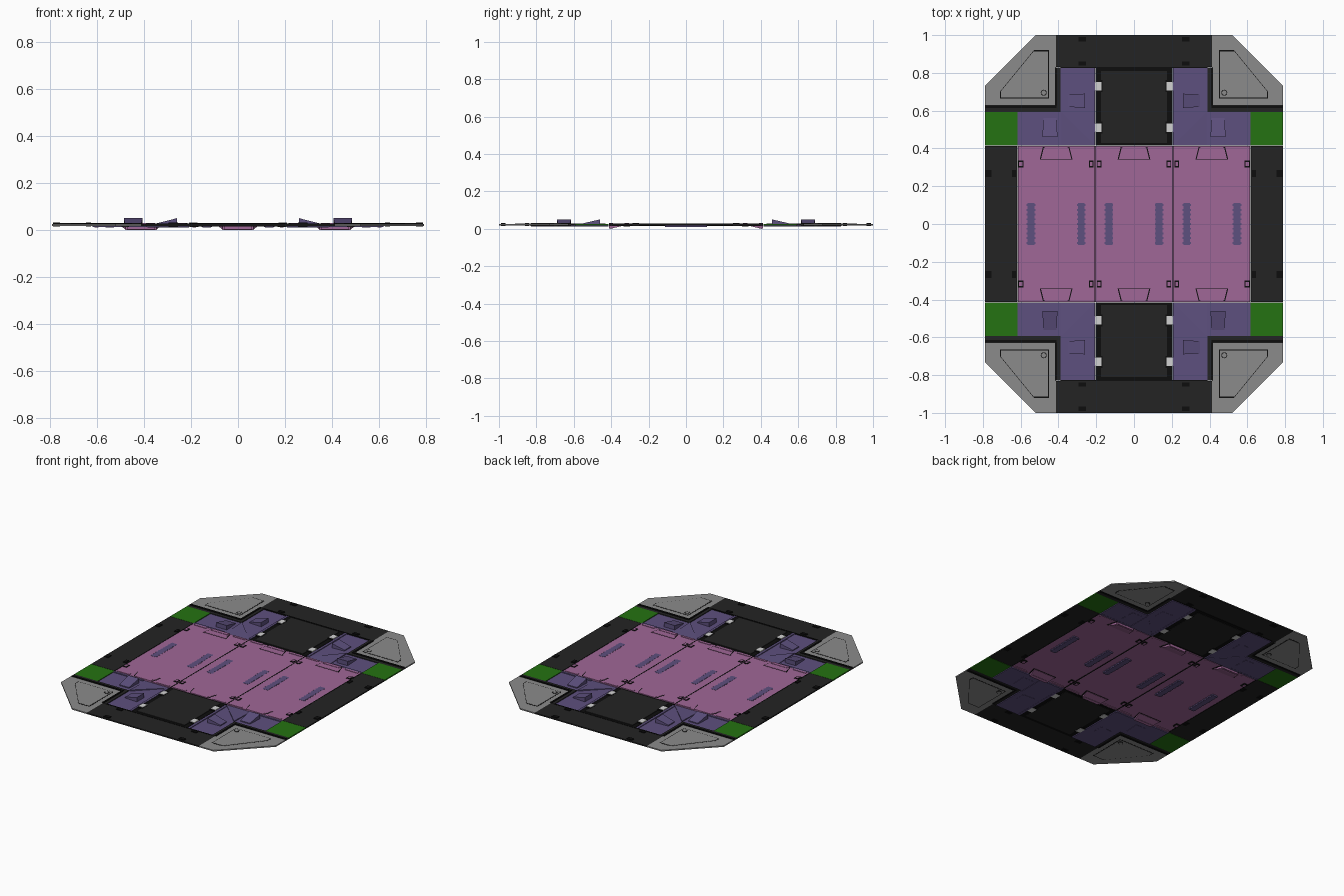
import bpy, bmesh, math

cube = bpy.data.objects.get("Cube")
if cube:
    bpy.data.objects.remove(cube)


def material(name, rgb):
    m = bpy.data.materials.new(name)
    m.use_nodes = True
    m.diffuse_color = (*rgb, 1)
    m.node_tree.nodes["Principled BSDF"].inputs["Base Color"].default_value = (*rgb, 1)
    return m


PINK = material("pink", (0.35, 0.135, 0.31))
PURPLE = material("purple", (0.11, 0.08, 0.21))
GREEN = material("green", (0.018, 0.17, 0.006))
DARK = material("charcoal", (0.017, 0.017, 0.017))
BLACK = material("black", (0.004, 0.004, 0.004))
GREY = material("grey", (0.26, 0.26, 0.26))
WHITE = material("light grey", (0.65, 0.65, 0.65))


def prism(name, pts, z0, z1, mat, sx=1, sy=1):
    """Upright prism; z0 and z1 are one height or one per point."""
    n = len(pts)
    low = z0 if isinstance(z0, list) else [z0] * n
    high = z1 if isinstance(z1, list) else [z1] * n
    bm = bmesh.new()
    a = [bm.verts.new((x * sx, y * sy, z)) for (x, y), z in zip(pts, low)]
    b = [bm.verts.new((x * sx, y * sy, z)) for (x, y), z in zip(pts, high)]
    bm.faces.new(a)
    bm.faces.new(b)
    for i in range(n):
        j = (i + 1) % n
        bm.faces.new((a[i], a[j], b[j], b[i]))
    bmesh.ops.recalc_face_normals(bm, faces=bm.faces)
    me = bpy.data.meshes.new(name)
    bm.to_mesh(me)
    bm.free()
    me.materials.append(mat)
    ob = bpy.data.objects.new(name, me)
    bpy.context.collection.objects.link(ob)
    return ob


def rect(x0, x1, y0, y1):
    return [(x0, y0), (x1, y0), (x1, y1), (x0, y1)]


def disc(cx, cy, r, n=12):
    return [(cx + r * math.cos(i * math.tau / n), cy + r * math.sin(i * math.tau / n))
            for i in range(n)]


def shrink(pts, f):
    cx = sum(p[0] for p in pts) / len(pts)
    cy = sum(p[1] for p in pts) / len(pts)
    return [(cx + (x - cx) * f, cy + (y - cy) * f) for x, y in pts]


def four(name, pts, z0, z1, mat):
    for sy, end in ((-1, "front"), (1, "back")):
        for sx, side in ((1, "left"), (-1, "right")):
            prism(f"{name}_{end}_{side}", pts, z0, z1, mat, sx, sy)


LO, HI = 0.018, 0.026

# Three middle floor panels with seams, end tabs and slots
for i in (-1, 0, 1):
    cx = 0.412 * i
    prism("floor_panel", rect(cx - 0.203, cx + 0.203, -0.413, 0.413), LO, HI, PINK)
    for s in (-1, 1):
        tab = [(cx - 0.08, 0.345), (cx + 0.08, 0.345), (cx + 0.065, 0.405), (cx - 0.065, 0.405)]
        prism("tab_outline", shrink(tab, 1.08), 0.016, HI + 0.0005, BLACK, 1, s)
        prism("tab", tab, [0.014, 0.014, 0, 0], HI + 0.002, PINK, 1, s)
        prism("tab_lip", rect(cx - 0.06, cx + 0.06, 0.39, 0.413), 0.002, HI + 0.004, PINK, 1, s)
        prism("end_rib", rect(cx - 0.19, cx - 0.1, 0.395, 0.41), 0.014, HI + 0.003, PINK, 1, s)
        prism("end_rib", rect(cx + 0.1, cx + 0.19, 0.395, 0.41), 0.014, HI + 0.003, PINK, 1, s)
        sx = cx + s * 0.133
        prism("slot", rect(sx - 0.018, sx + 0.018, -0.112, 0.112), 0.010, HI + 0.001, PURPLE)
        for k in range(9):
            y = -0.1 + k * 0.025
            prism("slot_tooth", rect(sx - 0.023, sx + 0.023, y - 0.005, y + 0.005),
                  0.012, HI + 0.0007, PURPLE)
for s in (-1, 1):
    prism("floor_seam", rect(0.203, 0.209, -0.413, 0.413), 0.016, HI + 0.001, BLACK, s)

# Small latches along the panel edges
for x, w in ((0.185, 0.012), (0.227, 0.012), (0.6, 0.014)):
    four("latch", rect(x - w, x + w, 0.3, 0.335), 0.012, HI + 0.003, BLACK)
    four("latch_centre", rect(x - w * 0.6, x + w * 0.6, 0.306, 0.329), 0.011, HI + 0.004, PINK)

# Side sills and end walls
for s, side in ((1, "left"), (-1, "right")):
    prism(f"side_sill_{side}", rect(0.618, 0.79, -0.413, 0.413), LO, HI, DARK, s)
    prism(f"sill_seam_{side}", rect(0.616, 0.621, -0.413, 0.413), 0.017, HI + 0.001, BLACK, s)
for s, end in ((1, "back"), (-1, "front")):
    prism(f"end_wall_{end}", rect(-0.412, 0.412, 0.83, 1), LO, HI, DARK, 1, s)
    prism(f"end_wall_seam_{end}", rect(-0.39, 0.39, 0.826, 0.832), 0.016, HI + 0.002, BLACK, 1, s)
    # Recessed hatch with a dark surround
    prism(f"hatch_frame_{end}", rect(-0.205, 0.205, 0.415, 0.828), 0.016, HI, BLACK, 1, s)
    prism(f"hatch_{end}", rect(-0.175, 0.175, 0.43, 0.81), 0.014, HI + 0.003, DARK, 1, s)

# Hooks on the sills and walls
four("sill_hook", rect(0.755, 0.785, 0.25, 0.285), 0.014, 0.031, BLACK)
four("sill_inner_hook", rect(0.625, 0.645, 0.25, 0.285), 0.014, 0.031, BLACK)
four("wall_hook", rect(0.255, 0.295, 0.965, 0.99), 0.014, 0.031, BLACK)
four("wall_inner_hook", rect(0.255, 0.295, 0.84, 0.86), 0.014, 0.031, BLACK)

# Hatch clips
for y in (0.51, 0.73):
    four("hatch_clip_base", rect(0.168, 0.205, y - 0.032, y + 0.032), 0.013, HI + 0.004, BLACK)
    four("hatch_clip", rect(0.172, 0.207, y - 0.023, y + 0.023), 0.012, HI + 0.006, WHITE)

# Green corner squares
four("corner_square", rect(0.618, 0.79, 0.415, 0.592), LO, HI, GREEN)

# L-shaped brackets with a sloped gusset and wedge blocks
bracket = [(0.207, 0.415), (0.618, 0.415), (0.618, 0.592), (0.388, 0.592),
           (0.388, 0.828), (0.207, 0.828)]
four("bracket", bracket, 0.013, 0.021, PURPLE)
four("bracket_gusset", [(0.207, 0.417), (0.385, 0.417), (0.385, 0.592)],
     0.011, [0.022, 0.022, 0.029], PURPLE)
four("bracket_rim", rect(0.207, 0.222, 0.43, 0.828), 0.012, 0.026, PURPLE)
four("bracket_edge", rect(0.4, 0.618, 0.415, 0.428), 0.012, 0.026, PURPLE)
four("wedge_side", [(0.405, 0.46), (0.485, 0.46), (0.48, 0.56), (0.41, 0.56)],
     0.012, [0.05, 0.05, 0.027, 0.027], PURPLE)
four("wedge_end", [(0.26, 0.615), (0.26, 0.69), (0.35, 0.685), (0.35, 0.62)],
     0.012, [0.05, 0.05, 0.027, 0.027], PURPLE)

# Dark trim between bracket and corner plate
trim = [(0.79, 0.592), (0.388, 0.592), (0.388, 0.828), (0.412, 0.828),
        (0.412, 0.63), (0.79, 0.63)]
four("corner_trim", trim, LO, HI, DARK)
four("trim_lip_side", rect(0.41, 0.785, 0.614, 0.628), 0.016, 0.03, BLACK)
four("trim_lip_end", rect(0.408, 0.419, 0.628, 0.828), 0.016, 0.03, BLACK)

# Clipped corner plates with a grooved inner panel and a screw
plate = [(0.412, 1), (0.52, 1), (0.79, 0.73), (0.79, 0.63), (0.412, 0.63)]
inner = [(0.45, 0.92), (0.53, 0.92), (0.71, 0.70), (0.71, 0.665), (0.45, 0.665)]
four("corner_plate", plate, LO, HI, GREY)
four("corner_groove", inner, LO - 0.0008, HI + 0.0008, BLACK)
four("corner_panel", shrink(inner, 0.96), LO - 0.0016, HI + 0.0016, GREY)
four("corner_screw_ring", disc(0.478, 0.695, 0.016), LO - 0.004, HI + 0.003, BLACK)
four("corner_screw", disc(0.478, 0.695, 0.012), LO - 0.005, HI + 0.004, GREY)
